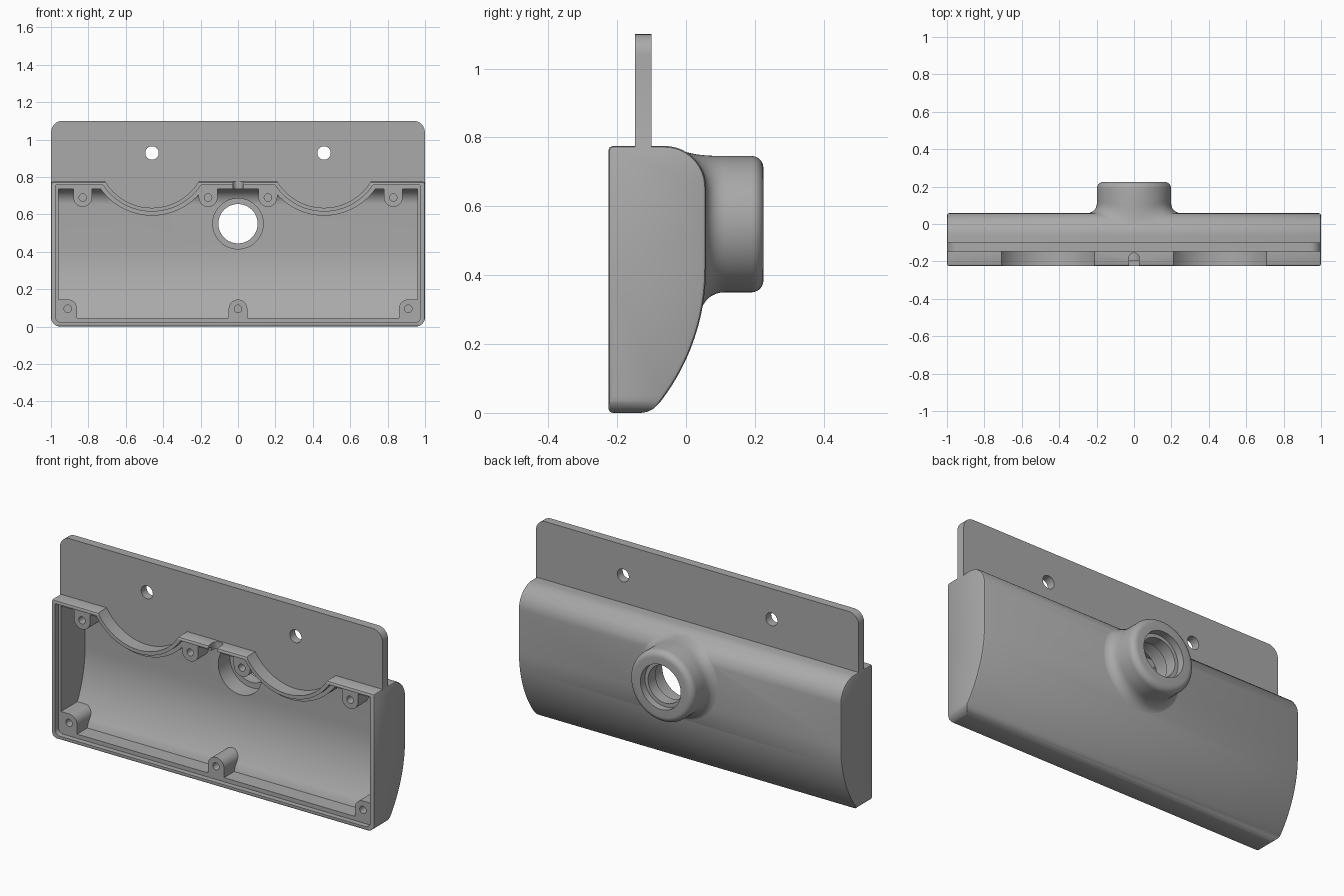
import bpy, bmesh
from math import sin, cos, pi, sqrt, radians

cube = bpy.data.objects.get("Cube")
if cube:
    bpy.data.objects.remove(cube, do_unlink=True)

grey = bpy.data.materials.new("plain grey")
grey.use_nodes = True
grey.diffuse_color = (0.4, 0.4, 0.4, 1)
grey.node_tree.nodes["Principled BSDF"].inputs["Base Color"].default_value = (0.4, 0.4, 0.4, 1)

FRONT, TOP = -0.225, 0.775
SCOOP_X, SCOOP_Z = 0.46, 0.928
PLATE_FRONT, PLATE_BACK = -0.148, -0.1


def finish(name, bm):
    bmesh.ops.recalc_face_normals(bm, faces=bm.faces)
    mesh = bpy.data.meshes.new(name)
    bm.to_mesh(mesh)
    bm.free()
    mesh.materials.append(grey)
    obj = bpy.data.objects.new(name, mesh)
    bpy.context.scene.collection.objects.link(obj)
    return obj


def loft(name, rings):
    """Closed skin through rings of 3D points, capped at both ends."""
    bm = bmesh.new()
    rows = [[bm.verts.new(p) for p in ring] for ring in rings]
    n = len(rows[0])
    for a, b in zip(rows, rows[1:]):
        for i in range(n):
            j = (i + 1) % n
            bm.faces.new((a[i], a[j], b[j], b[i]))
    bm.faces.new(rows[0])
    bm.faces.new(rows[-1])
    return finish(name, bm)


def prism_x(name, yz, half):
    return loft(name, [[(x, y, z) for y, z in yz] for x in (-half, half)])


def prism_y(name, xz, y0, y1):
    return loft(name, [[(x, y, z) for x, z in xz] for y in (y0, y1)])


def arc(cx, cy, r, a0, a1, n):
    return [(cx + r * cos(radians(a0 + (a1 - a0) * i / n)),
             cy + r * sin(radians(a0 + (a1 - a0) * i / n))) for i in range(n + 1)]


def rod(name, x, z, r, y0, y1, n=64):
    return prism_y(name, arc(x, z, r, 0, 360, n)[:-1], y0, y1)


def rounded(x, z0, z1, r_low, r_high):
    return (arc(x - r_low, z0 + r_low, r_low, -90, 0, 8)
            + arc(x - r_high, z1 - r_high, r_high, 0, 90, 8)
            + arc(r_high - x, z1 - r_high, r_high, 90, 180, 8)
            + arc(r_low - x, z0 + r_low, r_low, 180, 270, 8))


def apply_modifier(obj, mod):
    bpy.context.view_layer.objects.active = obj
    bpy.ops.object.modifier_apply(modifier=mod.name)


def combine(obj, tool, operation):
    mod = obj.modifiers.new("combine", "BOOLEAN")
    mod.operation, mod.solver, mod.object = operation, "EXACT", tool
    apply_modifier(obj, mod)
    bpy.data.objects.remove(tool, do_unlink=True)


def cut(obj, tool):
    combine(obj, tool, "DIFFERENCE")


def join(obj, tool):
    combine(obj, tool, "UNION")


# Housing block: flat front, bowed back
side = ([(FRONT, 0), (-0.13, 0), (-0.112, 0.003), (-0.094, 0.012)]
        + arc(-0.576, 0.42, 0.634, -38, 0, 20)
        + arc(-0.062, 0.655, 0.12, 0, 90, 14) + [(FRONT, TOP)])
housing = prism_x("housing", side, 1)
bevel = housing.modifiers.new("bevel", "BEVEL")
bevel.width, bevel.segments, bevel.limit_method = 0.012, 2, "ANGLE"
bevel.angle_limit = radians(60)
apply_modifier(housing, bevel)
combine(housing, prism_y("corners", rounded(1.0, 0, 1, 0.05, 0.05), -1, 1), "INTERSECT")


# Neck with a flared base that follows the bowed back
def back_y(z):
    if z < 0.42:
        return -0.576 + sqrt(0.634 ** 2 - (z - 0.42) ** 2)
    if z > 0.655:
        return -0.062 + sqrt(max(0, 0.12 ** 2 - (z - 0.655) ** 2))
    return 0.058


NECK_Z, NECK_R, SEG = 0.548, 0.198, 72


def ring(radius_y):
    points = []
    for i in range(SEG):
        a = 2 * pi * i / SEG
        r, y = radius_y(sin(a))
        points.append((r * cos(a), y, NECK_Z + r * sin(a)))
    return points


def flare(t):
    def at(s):
        r0 = 0.265 if s <= 0 else min(0.265, 0.218 / s)
        y0 = back_y(NECK_Z + r0 * s) - 0.004
        y1 = back_y(NECK_Z + NECK_R * s)
        y2 = max(y1 + 0.06, 0.105)
        r = (1 - t) ** 2 * r0 + (1 - (1 - t) ** 2) * NECK_R
        return r, (1 - t) ** 2 * y0 + 2 * t * (1 - t) * y1 + t * t * y2
    return at


rings = [ring(lambda s: (0.1, -0.04)), ring(lambda s: (0.2, -0.03))]
rings += [ring(flare(k / 8)) for k in range(9)]
for r, y in arc(NECK_R - 0.035, 0.19, 0.035, 0, 90, 6):
    rings.append(ring(lambda s, r=r, y=y: (r, y)))
join(housing, loft("neck", rings))

# Mounting plate
join(housing, prism_y("mounting_plate", rounded(0.999, 0.74, 1.1, 0.002, 0.06),
                      PLATE_FRONT, PLATE_BACK))

# Cavity, leaving scoop walls and screw bosses standing
inside = ([(-0.4, 0.045), (-0.105, 0.045)]
          + arc(-0.576, 0.42, 0.594, -36, 0, 20)
          + arc(-0.062, 0.655, 0.08, 0, 90, 14) + [(-0.4, 0.735)])
cavity = prism_x("cavity", inside, 0.96)
for s in (-1, 1):
    cut(cavity, rod("scoop_wall", s * SCOOP_X, SCOOP_Z, 0.335, -0.5, PLATE_BACK, 96))

low, high = 0.095, 0.69
bosses = [(-0.91, low), (0, low), (0.91, low),
          (-0.83, high), (-0.16, high), (0.16, high), (0.83, high)]
for x, z in bosses:
    if z == low:
        outline = arc(x, z, 0.05, 0, 180, 16) + [(x - 0.05, 0.01), (x + 0.05, 0.01)]
        if x:
            outer = 0.99 if x > 0 else -0.99
            cut(cavity, prism_y("corner_fill", [(x, 0.01), (outer, 0.01),
                                                (outer, z + 0.05), (x, z + 0.05)], -0.5, 0.2))
        end = 0.2
    else:
        outline = arc(x, z, 0.05, 180, 360, 16) + [(x + 0.05, 0.76), (x - 0.05, 0.76)]
        end = PLATE_BACK
    cut(cavity, prism_y("boss", outline, -0.5, end))
cut(housing, cavity)

# Stepped lip around the open front
lip = prism_y("lip", rounded(0.976, 0.022, 0.756, 0.03, 0.004), -0.5, -0.195)
for s in (-1, 1):
    cut(lip, rod("lip_arc", s * SCOOP_X, SCOOP_Z, 0.313, -0.6, 0, 96))
cut(housing, lip)

# Scoops in the top wall and the plate holes above them
for s in (-1, 1):
    cut(housing, rod("scoop", s * SCOOP_X, SCOOP_Z, 0.293, -0.5, PLATE_FRONT, 96))
    cut(housing, rod("plate_hole", s * SCOOP_X, SCOOP_Z, 0.036, -0.3, 0, 32))

# Screw holes
for x, z in bosses:
    cut(housing, rod("screw_hole", x, z, 0.02, -0.3, -0.11, 24))

# Bore through the neck with a ledge in the middle
for r, y0, y1 in ((0.105, 0, 0.4), (0.135, 0, 0.12), (0.125, 0.185, 0.4)):
    cut(housing, rod("bore", 0, 0.55, r, y0, y1, SEG))

# Cable notch in the top wall
notch = arc(0, -0.183, 0.028, 0, 180, 12) + [(-0.028, -0.4), (0.028, -0.4)]
cut(housing, loft("notch", [[(x, y, z) for x, y in notch] for z in (0.72, 0.85)]))

bpy.ops.object.select_all(action="DESELECT")
housing.select_set(True)
bpy.context.view_layer.objects.active = housing
bpy.ops.object.shade_smooth_by_angle(angle=radians(30))
